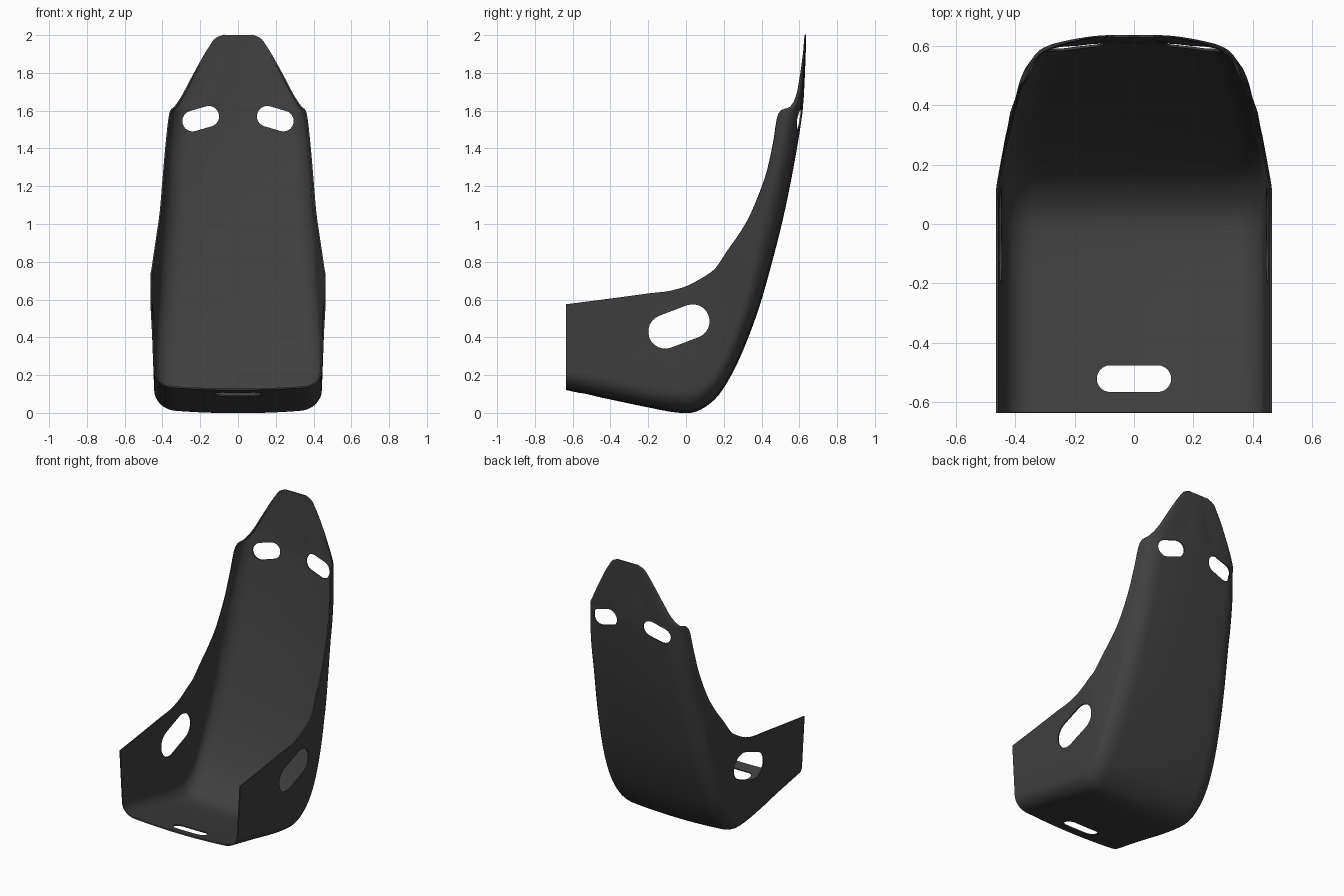
import bpy, math
from mathutils import Vector

cube = bpy.data.objects.get("Cube")
if cube:
    bpy.data.objects.remove(cube)

black = bpy.data.materials.new("charcoal shell")
black.use_nodes = True
colour = (0.05, 0.05, 0.05, 1)
black.diffuse_color = colour
black.node_tree.nodes["Principled BSDF"].inputs["Base Color"].default_value = colour


def mesh_object(name, verts, faces):
    mesh = bpy.data.meshes.new(name)
    mesh.from_pydata(verts, [], faces)
    ob = bpy.data.objects.new(name, mesh)
    bpy.context.collection.objects.link(ob)
    return ob


# Stations: spine y, z, rim y, z, half width, corner radius
stations = [
    (-.635, .125, -.635, .575, .46, .10),
    (-.4, .075, -.4, .605, .46, .11),
    (-.2, .033, -.2, .632, .46, .11),
    (-.05, .006, -.09, .645, .46, .12),
    (.05, .01, 0, .67, .46, .12),
    (.15, .075, .06, .70, .46, .12),
    (.23, .19, .11, .73, .46, .12),
    (.31, .36, .16, .77, .453, .12),
    (.39, .58, .22, .86, .44, .12),
    (.46, .83, .29, .96, .425, .12),
    (.51, 1.03, .35, 1.07, .41, .12),
    (.55, 1.22, .42, 1.25, .395, .12),
    (.585, 1.41, .46, 1.42, .38, .12),
    (.61, 1.57, .49, 1.585, .36, .12),
    (.615, 1.62, .55, 1.62, .333, .14),
    (.62, 1.68, .583, 1.68, .293, .16),
    (.625, 1.78, .603, 1.78, .24, .16),
    (.629, 1.88, .617, 1.88, .185, .13),
    (.631, 1.94, .624, 1.94, .148, .10),
    (.632, 1.98, .628, 1.98, .118, .08),
    (.632, 2.0, .631, 2.0, .07, .05),
]


def spline(a, b, c, d, t):
    return [q + t / 2 * (r - p + t * (2 * p - 5 * q + 4 * r - s + t * (3 * (q - r) + s - p)))
            for p, q, r, s in zip(a, b, c, d)]


def half_section(y, z, ry, rz, w, r):
    """Centre line to rim: slightly crowned panel, round corner, straight wing."""
    spine, rim = Vector((0, y, z)), Vector((0, ry, rz))
    depth = (rim - spine).length
    crown = min(.012, depth * .2)
    corner = min(r, depth * .8) - crown
    lean = min(.02, depth * .06)
    flat = w - lean - r
    pts = [(flat * i / 6, crown * (i / 6) ** 2) for i in range(7)]
    for i in range(1, 9):
        a = math.pi / 2 * i / 8
        pts.append((flat + r * math.sin(a), crown + corner * (1 - math.cos(a))))
    low = crown + corner
    pts += [(w - lean + lean * i / 4, low + (depth - low) * i / 4) for i in range(1, 5)]
    return [spine.lerp(rim, h / depth) + Vector((x, 0, 0)) for x, h in pts]


# Seat shell: sweep the section along the stations
rows = []
last = len(stations) - 1
for i in range(last):
    quad = [stations[min(max(i + k, 0), last)] for k in (-1, 0, 1, 2)]
    rows += [spline(*quad, t / 4) for t in range(4)]
rows.append(stations[-1])
verts, faces = [], []
for row in rows:
    half = half_section(*row)
    verts += [Vector((-p.x, p.y, p.z)) for p in half[:0:-1]] + half
n = len(verts) // len(rows)
for j in range(len(rows) - 1):
    for i in range(n - 1):
        a = j * n + i
        faces.append((a, a + 1, a + n + 1, a + n))
shell = mesh_object("seat_shell", verts, faces)
shell.data.materials.append(black)
solid = shell.modifiers.new("thickness", 'SOLIDIFY')
solid.thickness = .008
solid.offset = 0


def slot_cutter(name, p, q, radius, place):
    """Capsule prism; place(u, v, side) maps its outline into space."""
    ang = math.atan2(q[1] - p[1], q[0] - p[0])
    outline = []
    for centre, start in ((q, ang - math.pi / 2), (p, ang + math.pi / 2)):
        for k in range(13):
            a = start + math.pi * k / 12
            outline.append((centre[0] + radius * math.cos(a), centre[1] + radius * math.sin(a)))
    m = len(outline)
    vs = [place(u, v, side) for side in (0, 1) for u, v in outline]
    fs = [tuple(range(m))[::-1], tuple(range(m, 2 * m))]
    fs += [(i, (i + 1) % m, (i + 1) % m + m, i + m) for i in range(m)]
    ob = mesh_object(name, vs, fs)
    # Make all cutter faces point outwards
    import bmesh
    bm = bmesh.new()
    bm.from_mesh(ob.data)
    bmesh.ops.recalc_face_normals(bm, faces=bm.faces)
    bm.to_mesh(ob.data)
    bm.free()
    ob.hide_render = True
    return ob


# Belt slots: wings, seat pan, shoulders
cutters = [
    slot_cutter("wing_slot_cutter", (-.11, .43), (.035, .485), .09,
                lambda u, v, s: (s * 2 - 1, u, v)),
    slot_cutter("pan_slot_cutter", (-.08, -.52), (.08, -.52), .045,
                lambda u, v, s: (u, v, s * .4 - .1)),
]
for side, name in ((1, "left"), (-1, "right")):
    cutters.append(slot_cutter(name + "_shoulder_slot_cutter", (side * .155, 1.57),
                               (side * .24, 1.545), .055,
                               lambda u, v, s: (u, s * .5 + .4, v)))
for c in cutters:
    cut = shell.modifiers.new(c.name, 'BOOLEAN')
    cut.operation = 'DIFFERENCE'
    cut.solver = 'EXACT'
    cut.object = c

# Apply, remove helpers and shade
bpy.ops.object.select_all(action='DESELECT')
bpy.context.view_layer.objects.active = shell
shell.select_set(True)
for mod in list(shell.modifiers):
    bpy.ops.object.modifier_apply(modifier=mod.name)
for c in cutters:
    bpy.data.objects.remove(c)
bpy.ops.object.shade_smooth_by_angle(angle=math.radians(40))
